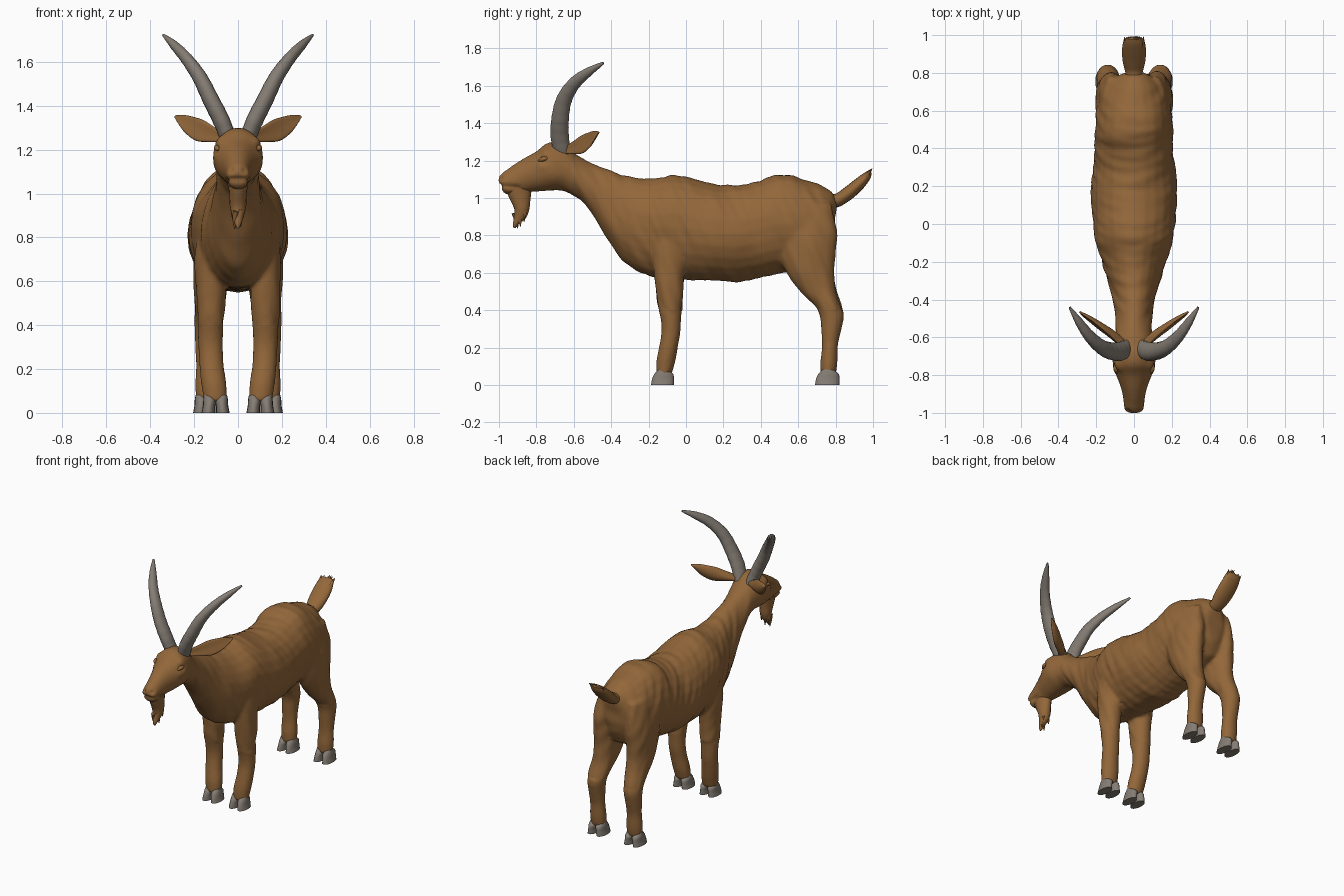
import bpy, bmesh, math, random
from mathutils import Vector, noise

random.seed(4)


def material(name, rgb):
    m = bpy.data.materials.new(name)
    m.diffuse_color = (*rgb, 1)
    return m


BROWN = material("brown_coat", (0.29, 0.135, 0.042))
GREY = material("grey_horn", (0.235, 0.205, 0.175))


def spline(p0, p1, p2, p3, t):
    return 0.5 * (2 * p1 + (p2 - p0) * t + (2 * p0 - 5 * p1 + 4 * p2 - p3) * t * t
                  + (3 * p1 - p0 - 3 * p2 + p3) * t ** 3)


def loft(bm, rings, sides=24, steps=4, cup=0, ridge=0):
    """Skin smooth sections; each ring is (centre, half axis a, half axis b)."""
    n, full = len(rings), []
    for i in range(n - 1):
        q = [rings[max(0, min(n - 1, i + k))] for k in (-1, 0, 1, 2)]
        for s in range(steps):
            full.append([spline(*(r[j] for r in q), s / steps) for j in range(3)])
    full.append(rings[-1])
    loops = []
    for k, (c, a, b) in enumerate(full):
        g = 1 + ridge * (k % 3 == 0)
        row = []
        for i in range(sides):
            co, si = math.cos(math.tau * i / sides), math.sin(math.tau * i / sides)
            row.append(bm.verts.new(c + a * co * g + b * (si * g + cup * co * co)))
        loops.append(row)
    faces = [bm.faces.new(loops[0]), bm.faces.new(loops[-1])]
    for u, v in zip(loops, loops[1:]):
        for i in range(sides):
            j = (i + 1) % sides
            faces.append(bm.faces.new((u[i], u[j], v[j], v[i])))
    bmesh.ops.recalc_face_normals(bm, faces=faces)


def make(name, bm, mat, mirror=False):
    for f in bm.faces:
        f.smooth = len(f.verts) == 4
    me = bpy.data.meshes.new(name)
    bm.to_mesh(me)
    bm.free()
    ob = bpy.data.objects.new(name, me)
    bpy.context.collection.objects.link(ob)
    me.materials.append(mat)
    if mirror:
        ob.modifiers.new("mirror", 'MIRROR').use_mirror_merge = False
    return ob


def profile(rows):
    """Rings from side outline: (y top, z top, y bottom, z bottom, half width)."""
    return [(Vector((0, (a + c) / 2, (b + d) / 2)), Vector((0, (a - c) / 2, (b - d) / 2)),
             Vector((w, 0, 0))) for a, b, c, d, w in rows]


def column(rows, s=1):
    """Rings from level slices: (z, y front, y back, x inner, x outer)."""
    return [(Vector((s * (xi + xo) / 2, (f + b) / 2, z)), Vector((0, (b - f) / 2, 0)),
             Vector(((xo - xi) / 2, 0, 0))) for z, f, b, xi, xo in rows]


def tube(path, hint):
    """Rings along a path of (x, y, z, wide radius, thin radius)."""
    pts, out = [Vector(p[:3]) for p in path], []
    for i, p in enumerate(path):
        t = (pts[min(i + 1, len(pts) - 1)] - pts[max(i - 1, 0)]).normalized()
        a = Vector(hint)
        a = (a - t * a.dot(t)).normalized()
        out.append((pts[i], a * p[3], t.cross(a) * p[4]))
    return out


# Torso, neck and head in one skin
skin = bmesh.new()
loft(skin, profile([
    (.805, .99, .785, .74, .06), (.765, 1.045, .745, .66, .14), (.66, 1.092, .64, .61, .19),
    (.50, 1.125, .50, .595, .207), (.32, 1.072, .30, .553, .212), (.13, 1.078, .12, .558, .227),
    (-.05, 1.125, -.04, .565, .208), (-.19, 1.102, -.19, .58, .172), (-.34, 1.125, -.33, .655, .128),
    (-.45, 1.165, -.42, .775, .105), (-.53, 1.2, -.49, .90, .095), (-.60, 1.245, -.57, .99, .094),
    (-.66, 1.295, -.65, 1.035, .10), (-.74, 1.295, -.71, 1.04, .114), (-.80, 1.25, -.78, 1.035, .098),
    (-.88, 1.205, -.85, 1.03, .07), (-.95, 1.158, -.90, 1.02, .057), (-.992, 1.125, -.965, 1.02, .052),
    (-1.006, 1.095, -.985, 1.045, .036)]))

# Legs
FRONT = [(.92, -.17, 0, .09, .165), (.75, -.18, .01, .07, .195), (.57, -.168, -.01, .055, .192),
         (.45, -.158, -.018, .062, .187), (.35, -.135, -.026, .068, .183), (.28, -.132, -.03, .068, .18),
         (.21, -.143, -.042, .064, .176), (.13, -.158, -.056, .052, .168), (.05, -.16, -.078, .05, .155)]
HIND = [(.97, .52, .78, .07, .16), (.8, .48, .808, .04, .203), (.62, .53, .792, .045, .203),
        (.51, .605, .803, .055, .198), (.43, .682, .83, .07, .198), (.37, .715, .845, .08, .198),
        (.30, .722, .832, .087, .195), (.21, .727, .812, .09, .192), (.12, .718, .81, .084, .195),
        (.05, .72, .80, .088, .19)]
for s in (1, -1):
    loft(skin, column(FRONT, s))
    loft(skin, column(HIND, s))
body = make("body", skin, BROWN)
bpy.context.view_layer.objects.active = body
rm = body.modifiers.new("fuse", 'REMESH')
rm.mode, rm.voxel_size, rm.use_smooth_shade = 'VOXEL', 0.012, True
sm = body.modifiers.new("soften", 'SMOOTH')
sm.factor, sm.iterations = 0.5, 5
for name in ("fuse", "soften"):
    bpy.ops.object.modifier_apply(modifier=name)

# Sculpted detail: (x, y, z, radius, push) for brow, eyes, nostrils, shoulders, rump
DETAIL = [(.10, -.76, 1.245, .03, .014), (.105, -.765, 1.205, .02, -.012), (.10, -.775, 1.175, .025, .006),
          (.03, -.99, 1.105, .013, -.012), (.09, -.68, 1.12, .05, .006), (.17, -.10, .95, .10, .012),
          (.11, .50, 1.08, .08, .01), (.19, .25, .75, .10, .008)]
bm = bmesh.new()
bm.from_mesh(body.data)
for v in bm.verts:
    x, y, z = v.co
    here, push = Vector((abs(x), y, z)), 0
    for dx, dy, dz, r, d in DETAIL:
        push += d * math.exp(-((here - Vector((dx, dy, dz))).length / r) ** 2)
    if y < -.89 and z > 1.03:                       # mouth line
        push -= .010 * math.exp(-((z - 1.065 + (y + 1) * .1) / .011) ** 2)
    if y > -.6 and z > .4:                          # slanting coat streaks
        push += .007 * noise.noise(Vector((x * 6, (y + z * .45) * 22, (z - y * .3) * 5)))
    v.co += v.normal * push
bm.to_mesh(body.data)
bm.free()

# Cloven hooves: two toes per foot
for name, yf, yb, xi, xo in (("front_hooves", -.187, -.065, .038, .166), ("hind_hooves", .69, .82, .076, .205)):
    bm = bmesh.new()
    mid = (xi + xo) / 2
    for a, b, k in ((xi, mid - .002, .012), (mid + .002, xo, -.012)):
        ka, kb = max(k, 0), min(k, 0)
        loft(bm, column([(0, yf, yb, a, b), (.03, yf + .005, yb, a + ka * .5, b + kb * .5),
                         (.06, yf + .018, yb - .004, a + ka - .004, b + kb + .004),
                         (.082, yf + .04, yb - .035, a + .012, b - .012)]), sides=16)
    make(name, bm, GREY, mirror=True)

# Horns with light growth ridges
bm = bmesh.new()
loft(bm, tube([(.04, -.66, 1.24, .046, .036), (.075, -.675, 1.33, .049, .038), (.125, -.672, 1.43, .046, .037),
               (.175, -.65, 1.53, .041, .033), (.235, -.595, 1.615, .034, .027),
               (.29, -.52, 1.675, .024, .02), (.34, -.442, 1.722, .007, .006)], (0, 1, -.3)),
     sides=18, steps=6, ridge=.03)
make("horns", bm, GREY, mirror=True)

# Ears, cupped forward
bm = bmesh.new()
loft(bm, tube([(.065, -.625, 1.255, .022, .02), (.11, -.585, 1.268, .036, .02), (.165, -.545, 1.285, .05, .017),
               (.215, -.51, 1.31, .042, .013), (.255, -.485, 1.335, .025, .009),
               (.287, -.465, 1.352, .004, .004)], (0, .15, 1)), sides=20, cup=.8)
make("ears", bm, BROWN, mirror=True)

# Eyelids
bm = bmesh.new()
loft(bm, tube([(.088, -.79, 1.198, .003, .003), (.094, -.775, 1.205, .011, .012), (.098, -.757, 1.21, .012, .012),
               (.1, -.735, 1.213, .003, .003)], (0, 0, 1)), sides=12)
make("eyes", bm, BROWN, mirror=True)

# Beard with a few pointed locks
bm = bmesh.new()
loft(bm, profile([(-.825, 1.05, -.965, 1.05, .046), (-.832, .99, -.945, 1.0, .04), (-.838, .94, -.918, .94, .037),
                  (-.855, .895, -.92, .895, .026), (-.895, .86, -.926, .86, .014),
                  (-.91, .84, -.922, .84, .004)]), sides=16)
for x, y, z in ((.022, -.86, .90), (-.022, -.865, .885), (.012, -.885, .86), (-.015, -.90, .85)):
    loft(bm, tube([(x * .6, y - .015, z + .07, .018, .014), (x, y - .005, z + .03, .012, .01),
                   (x, y, z - .012, .002, .002)], (0, 1, 0)), sides=8)
make("beard", bm, BROWN)

# Tail with ragged tip
bm = bmesh.new()
loft(bm, tube([(0, .72, .99, .04, .04), (0, .80, .985, .036, .046), (0, .86, 1.02, .036, .06),
               (0, .92, 1.07, .033, .064), (0, .965, 1.115, .024, .056), (0, .985, 1.14, .01, .04)],
              (0, -.6, 1)), sides=18)
for i in range(11):
    x = (i - 5) * .0095
    e = random.uniform(-.012, .008)
    loft(bm, tube([(x, .945, 1.105 + e, .013, .011), (x, .97, 1.128 + e, .009, .008),
                   (x * 1.1, .994 + e * .5, 1.152 + e, .001, .001)], (0, -.6, 1)), sides=6, steps=2)
make("tail", bm, BROWN)
